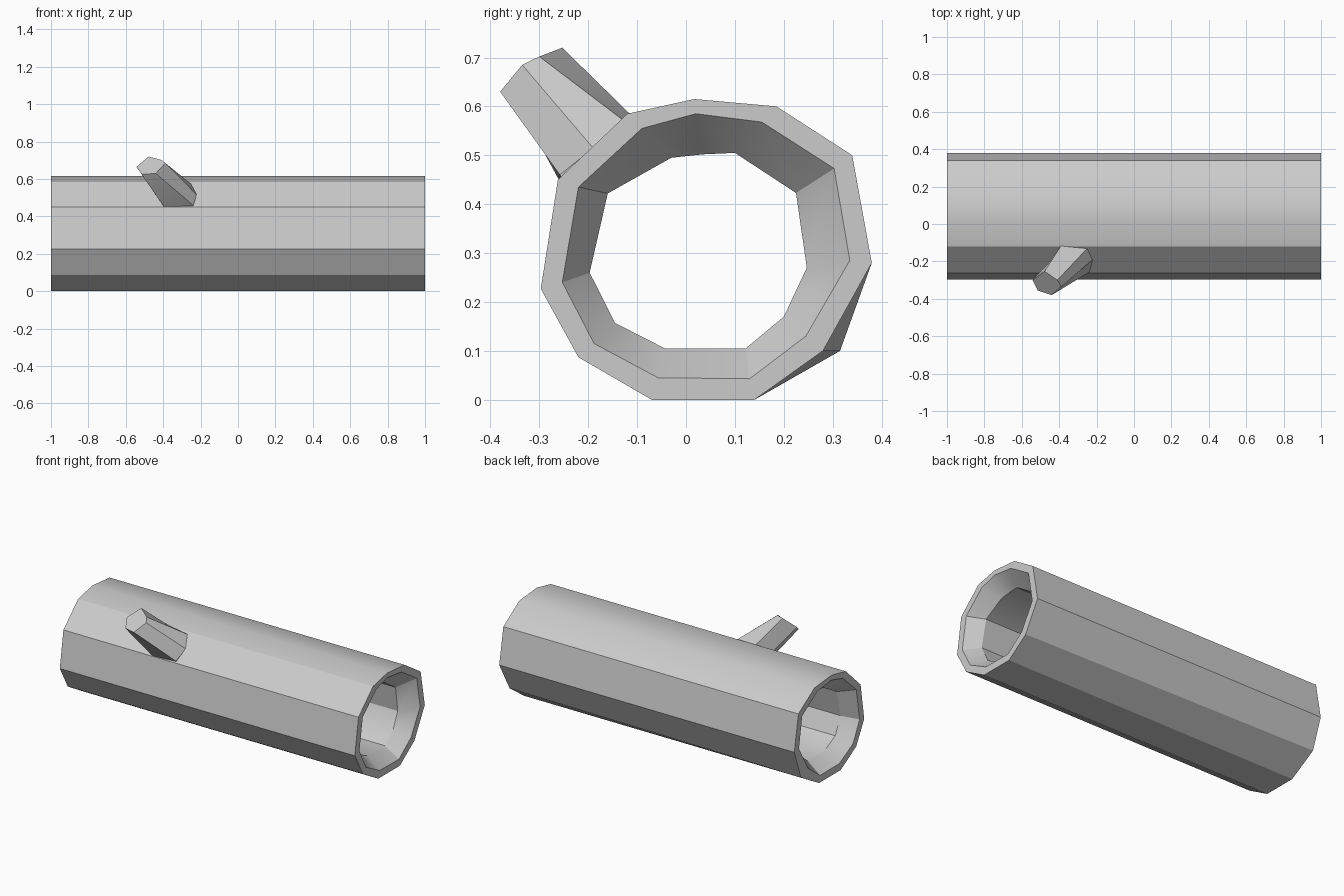
import bpy, bmesh
from math import radians

if "Cube" in bpy.data.objects:
    bpy.data.objects.remove(bpy.data.objects["Cube"])

# Cross-sections of the hollow log as (y, z), matched point for point
OUTER = [(-.12, .585), (.017, .615), (.185, .60), (.34, .50), (.38, .28), (.315, .10),
         (.14, 0), (-.07, 0), (-.22, .087), (-.297, .227), (-.262, .45)]
RIM = [(-.09, .555), (.02, .585), (.155, .568), (.303, .473), (.335, .285), (.245, .13),
       (.13, .043), (-.057, .045), (-.188, .115), (-.253, .24), (-.22, .435)]
BORE = [(-.03, .495), (.035, .502), (.10, .505), (.225, .423), (.247, .27), (.20, .17),
        (.122, .105), (-.043, .105), (-.145, .157), (-.197, .26), (-.16, .422)]
# The front end is slightly worn at one lower corner
OUTER_WORN = [(.28, .10) if p == (.315, .10) else p for p in OUTER]


def loft(name, rings, closed=False, cap_end=False):
    """Skin a sequence of equal-length point rings."""
    bm = bmesh.new()
    rows = [[bm.verts.new(p) for p in ring] for ring in rings]
    pairs = list(zip(rows, rows[1:]))
    if closed:
        pairs.append((rows[-1], rows[0]))
    n = len(rows[0])
    for a, b in pairs:
        for i in range(n):
            j = (i + 1) % n
            bm.faces.new((a[i], a[j], b[j], b[i]))
    if cap_end:
        bm.faces.new(rows[-1])
    bmesh.ops.recalc_face_normals(bm, faces=bm.faces)
    mesh = bpy.data.meshes.new(name)
    bm.to_mesh(mesh)
    bm.free()
    obj = bpy.data.objects.new(name, mesh)
    bpy.context.collection.objects.link(obj)
    bpy.ops.object.select_all(action='DESELECT')
    bpy.context.view_layer.objects.active = obj
    obj.select_set(True)
    bpy.ops.object.shade_smooth_by_angle(angle=radians(30))
    return obj


def at(x, profile):
    return [(x, y, z) for y, z in profile]


# Hollow log: outside wall, flat rims, bevelled mouths and through bore
loft("hollow_log", [at(-1, OUTER), at(1, OUTER_WORN), at(1, RIM), at(.91, BORE),
                    at(-.91, BORE), at(-1, RIM)], closed=True)

# Broken branch stub leaning out of the log's upper front
base = [(-.39, -.115, .585), (-.25, -.13, .573), (-.22, -.19, .515),
        (-.24, -.258, .46), (-.395, -.26, .45), (-.44, -.19, .515)]
tip = [(-.478, -.253, .72), (-.41, -.30, .702), (-.388, -.335, .685),
       (-.44, -.38, .63), (-.515, -.355, .625), (-.543, -.30, .665)]
root = [(x, y + .015, z - .015) for x, y, z in base]
loft("branch_stub", [root, base, tip], cap_end=True)
